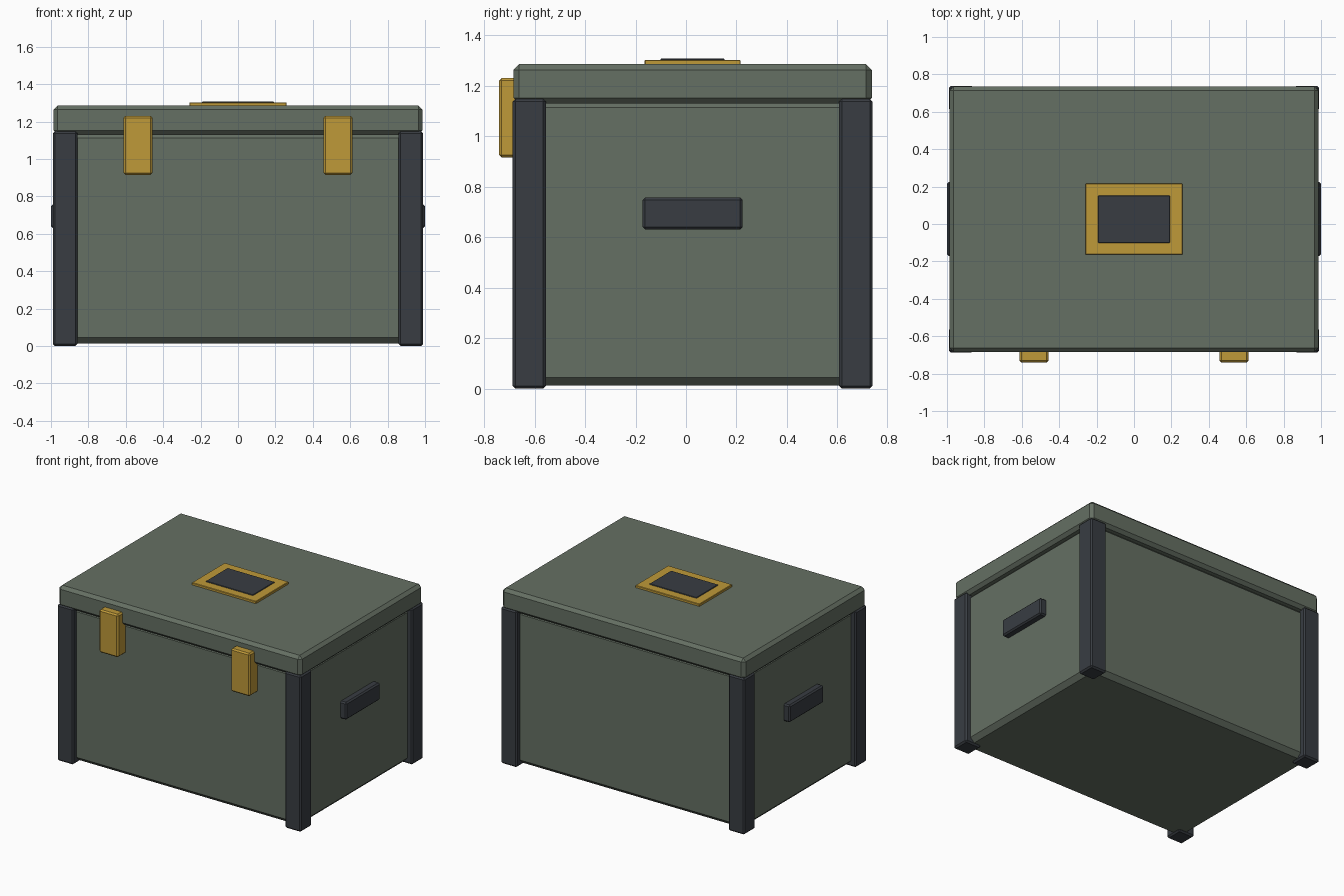
import bpy
import bmesh
from mathutils import Vector

if "Cube" in bpy.data.objects:
    bpy.data.objects.remove(bpy.data.objects["Cube"])


def material(name, rgb):
    m = bpy.data.materials.new(name)
    m.diffuse_color = (*rgb, 1)
    m.use_nodes = True
    m.node_tree.nodes["Principled BSDF"].inputs["Base Color"].default_value = m.diffuse_color
    return m


GREEN = material("green_paint", (0.13, 0.16, 0.125))
DARK = material("dark_metal", (0.04, 0.046, 0.055))
BRASS = material("brass", (0.52, 0.32, 0.04))
CY = 0.026  # the case sits slightly back because the latches stick out in front


def box(name, x, y, z, bevel, mat):
    """Chamfered box from its (min, max) range on each axis."""
    bm = bmesh.new()
    bmesh.ops.create_cube(bm, size=1)
    lo, hi = Vector((x[0], y[0], z[0])), Vector((x[1], y[1], z[1]))
    for v in bm.verts:
        v.co = (lo + hi) / 2 + v.co * (hi - lo)
    me = bpy.data.meshes.new(name)
    bm.to_mesh(me)
    bm.free()
    me.materials.append(mat)
    ob = bpy.data.objects.new(name, me)
    bpy.context.collection.objects.link(ob)
    mod = ob.modifiers.new("chamfer", 'BEVEL')
    mod.width = bevel
    mod.segments = 1
    return ob


def span(a, b, s):
    return (a, b) if s > 0 else (-b, -a)


# case body and lid
box("case_body", (-0.952, 0.952), (-0.648, 0.70), (0.012, 1.145), 0.032, GREEN)
box("lid", (-0.986, 0.986), (CY - 0.71, CY + 0.71), (1.13, 1.285), 0.022, GREEN)

for s, side in ((-1, "left"), (1, "right")):
    # corner posts
    for t, end in ((-1, "front"), (1, "back")):
        y0, y1 = span(0.581, 0.713, t)
        box(f"{end}_{side}_corner_post", span(0.858, 0.99, s),
            (CY + y0, CY + y1), (0, 1.148), 0.011, DARK)
    # carry handle on each end
    box(f"{side}_handle", span(0.93, 1.0, s), (CY - 0.198, CY + 0.198),
        (0.63, 0.757), 0.01, DARK)
    # front latch
    box(f"{side}_latch", span(0.457, 0.612, s), (-0.74, -0.64),
        (0.915, 1.23), 0.01, BRASS)

# plaque on the lid
box("plaque_frame", (-0.26, 0.26), (CY - 0.19, CY + 0.19), (1.275, 1.302), 0.003, BRASS)
box("plaque_plate", (-0.192, 0.192), (CY - 0.127, CY + 0.127), (1.28, 1.307), 0.003, DARK)
